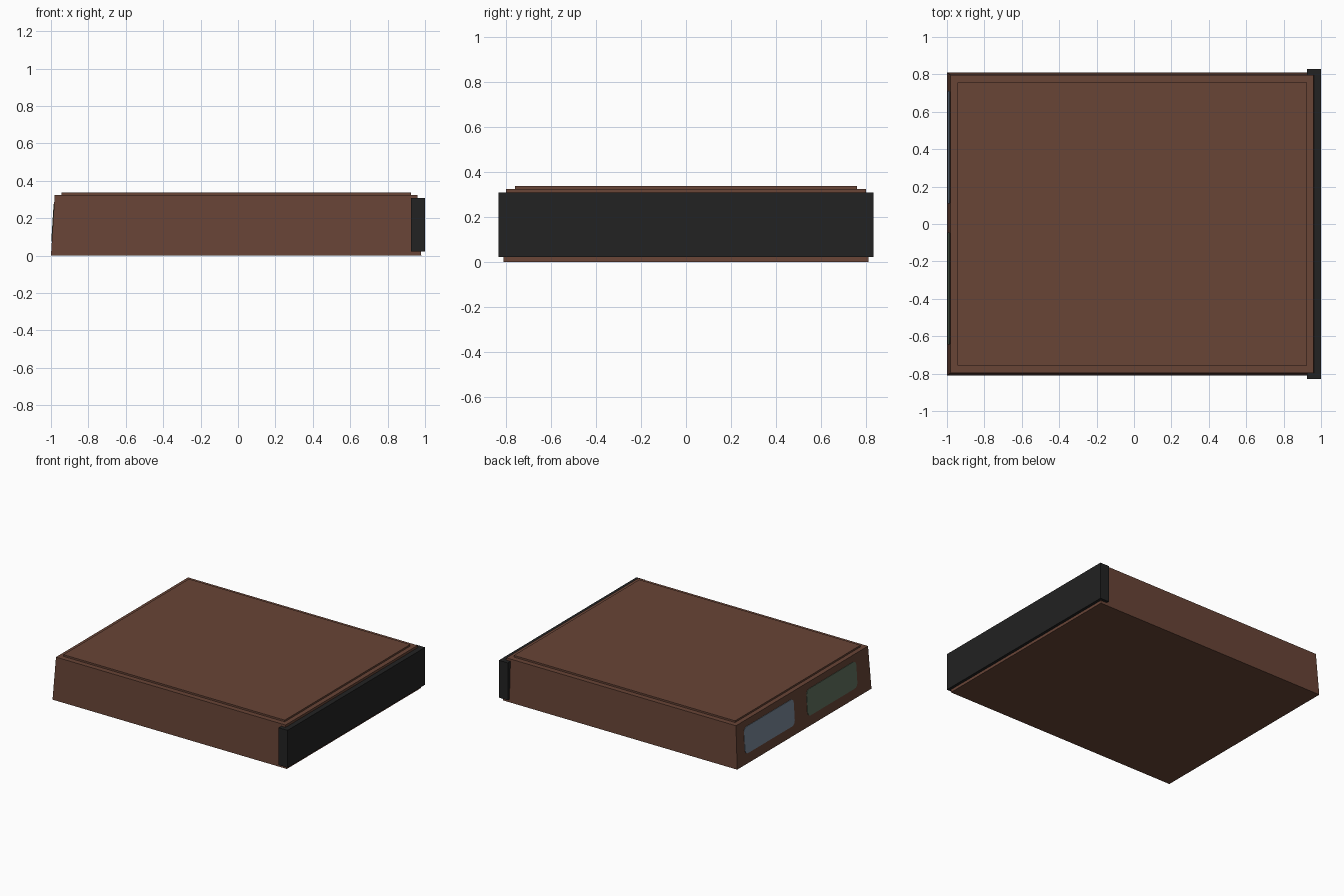
import bpy, bmesh, math

if "Cube" in bpy.data.objects:
    bpy.data.objects.remove(bpy.data.objects["Cube"])


def material(name, rgb):
    m = bpy.data.materials.new(name)
    m.diffuse_color = (*rgb, 1)
    m.use_nodes = True
    m.node_tree.nodes["Principled BSDF"].inputs["Base Color"].default_value = m.diffuse_color
    return m


BROWN = material("brown leather", (0.138, 0.058, 0.037))
BLACK = material("black cover", (0.016, 0.016, 0.016))
BLUE = material("blue label", (0.195, 0.255, 0.325))
GREEN = material("green label", (0.118, 0.165, 0.112))


def loft(name, bottom, top, mat):
    """Solid between two loops with the same number of points."""
    bm = bmesh.new()
    a = [bm.verts.new(p) for p in bottom]
    b = [bm.verts.new(p) for p in top]
    bm.faces.new(a[::-1])
    bm.faces.new(b)
    n = len(a)
    for i in range(n):
        j = (i + 1) % n
        bm.faces.new((a[i], a[j], b[j], b[i]))
    bmesh.ops.recalc_face_normals(bm, faces=bm.faces)
    me = bpy.data.meshes.new(name)
    bm.to_mesh(me)
    bm.free()
    me.materials.append(mat)
    ob = bpy.data.objects.new(name, me)
    bpy.context.collection.objects.link(ob)
    return ob


def rect(x0, x1, y, z):
    return [(x0, -y, z), (x1, -y, z), (x1, y, z), (x0, y, z)]


# Tapered body, raised lid panel, black end cover
H = 0.325
loft("body", rect(-1, 0.98, 0.81, 0), rect(-0.98, 0.96, 0.797, H), BROWN)
loft("top_panel", rect(-0.945, 0.925, 0.757, H - 0.005), rect(-0.945, 0.925, 0.757, 0.338), BROWN)
loft("end_cover", rect(0.925, 1, 0.83, 0.023), rect(0.925, 1, 0.83, 0.308), BLACK)


# Rounded labels lying on the sloped left end
def label(name, cy, mat, w=0.60, h=0.20, cz=0.175, r=0.035):
    loop = []
    for k, (sy, sz) in enumerate([(1, 1), (-1, 1), (-1, -1), (1, -1)]):
        for i in range(5):
            t = math.radians(90 * k + 22.5 * i)
            loop.append((cy + sy * (w / 2 - r) + r * math.cos(t),
                         cz + sz * (h / 2 - r) + r * math.sin(t)))
    slope = 0.02 / H
    inner = [(-1 + slope * z + 0.002, y, z) for y, z in loop]
    outer = [(-1 + slope * z - 0.003, y, z) for y, z in loop]
    loft(name, inner, outer, mat)


label("blue_label", 0.41, BLUE)
label("green_label", -0.345, GREEN)
